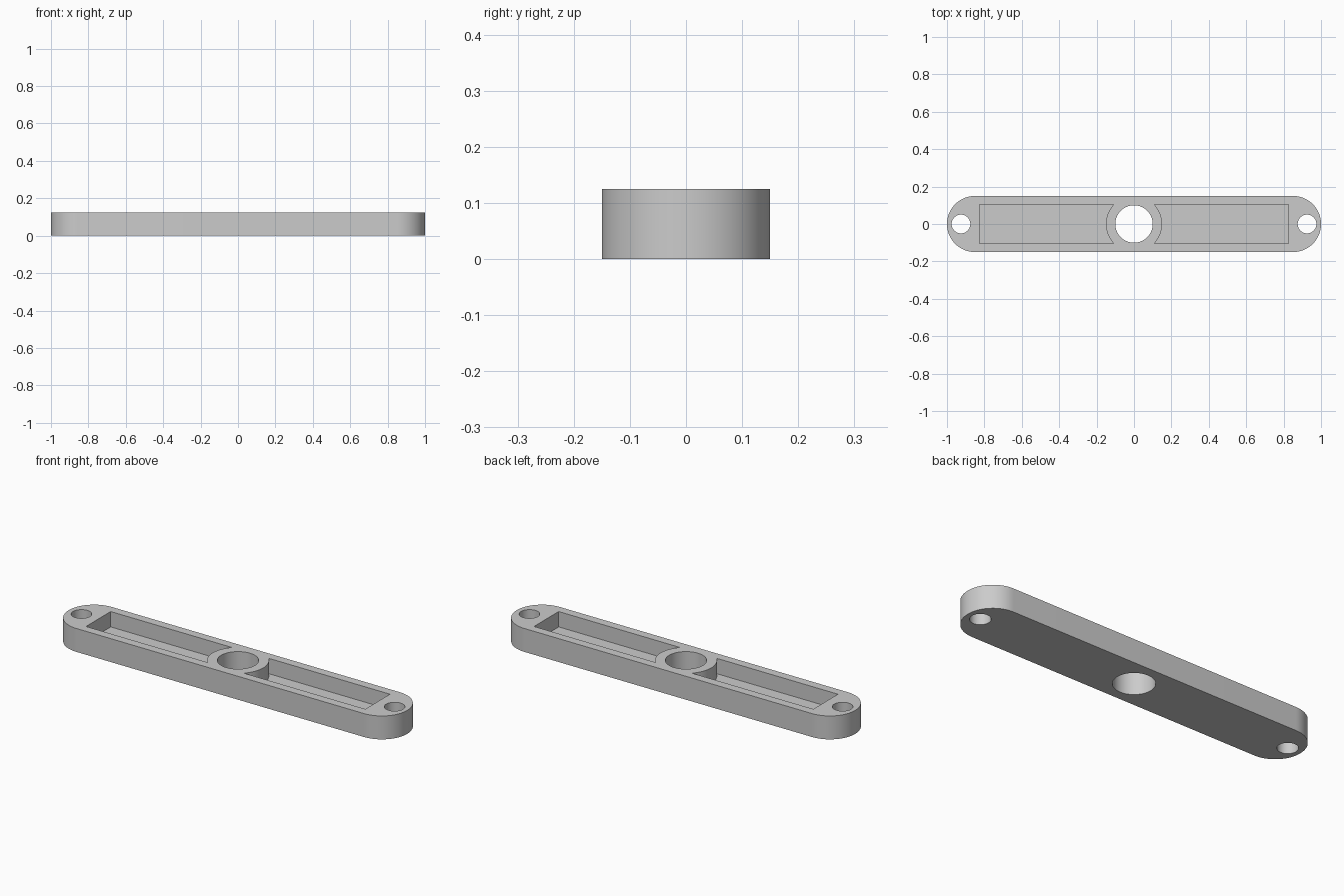
import bpy
import bmesh
from math import pi, cos, sin, asin

HEIGHT = 0.125
FLOOR = 0.043
END_R = 0.15
BORE_R = 0.1
HOLE_R = 0.05
HOLE_X = 0.925
POCKET_X = 0.825
POCKET_Y = 0.104

default = bpy.data.objects.get("Cube")
if default:
    bpy.data.objects.remove(default, do_unlink=True)

grey = bpy.data.materials.new("plain grey")
grey.use_nodes = True
colour = (0.6, 0.6, 0.6, 1)
grey.diffuse_color = colour
grey.node_tree.nodes["Principled BSDF"].inputs["Base Color"].default_value = colour


def arc(cx, radius, start, end, steps):
    """Points along an arc centred on the x axis."""
    angles = [start + (end - start) * i / steps for i in range(steps + 1)]
    return [(cx + radius * cos(a), radius * sin(a)) for a in angles]


def prism(name, outline, bottom, top):
    """Extrude a flat outline upwards into a solid."""
    bm = bmesh.new()
    face = bm.faces.new([bm.verts.new((x, y, bottom)) for x, y in outline])
    grown = bmesh.ops.extrude_face_region(bm, geom=[face])["geom"]
    verts = [g for g in grown if isinstance(g, bmesh.types.BMVert)]
    bmesh.ops.translate(bm, verts=verts, vec=(0, 0, top - bottom))
    bmesh.ops.recalc_face_normals(bm, faces=bm.faces)
    mesh = bpy.data.meshes.new(name)
    bm.to_mesh(mesh)
    bm.free()
    mesh.materials.append(grey)
    obj = bpy.data.objects.new(name, mesh)
    bpy.context.collection.objects.link(obj)
    return obj


def round_hole(name, x, radius):
    return prism(name, arc(x, radius, 0, 2 * pi, 64)[:-1], -0.1, HEIGHT + 0.1)


# Bar with fully rounded ends
end_x = 1 - END_R
outline = arc(end_x, END_R, -pi / 2, pi / 2, 48) + arc(-end_x, END_R, pi / 2, 3 * pi / 2, 48)
bar = prism("mounting_bar", outline, 0, HEIGHT)

# Through holes and the two pockets curving around the centre boss
cutters = [round_hole("centre_bore", 0, BORE_R)]
sweep = asin(POCKET_Y / END_R)
for side, label in ((1, "left"), (-1, "right")):
    cutters.append(round_hole(label + "_end_hole", side * HOLE_X, HOLE_R))
    pocket = arc(0, END_R, sweep, -sweep, 24) + [(POCKET_X, -POCKET_Y), (POCKET_X, POCKET_Y)]
    pocket = [(side * x, y) for x, y in pocket]
    cutters.append(prism(label + "_pocket", pocket, FLOOR, HEIGHT + 0.1))

bpy.ops.object.select_all(action="DESELECT")
bpy.context.view_layer.objects.active = bar
bar.select_set(True)
for cutter in cutters:
    cutter.hide_render = True
    cut = bar.modifiers.new(cutter.name, "BOOLEAN")
    cut.operation = "DIFFERENCE"
    cut.solver = "EXACT"
    cut.object = cutter
    bpy.ops.object.modifier_apply(modifier=cut.name)
for cutter in cutters:
    bpy.data.objects.remove(cutter, do_unlink=True)

# Smooth curved walls, crisp rims
bpy.ops.object.shade_smooth_by_angle(angle=pi / 6)
